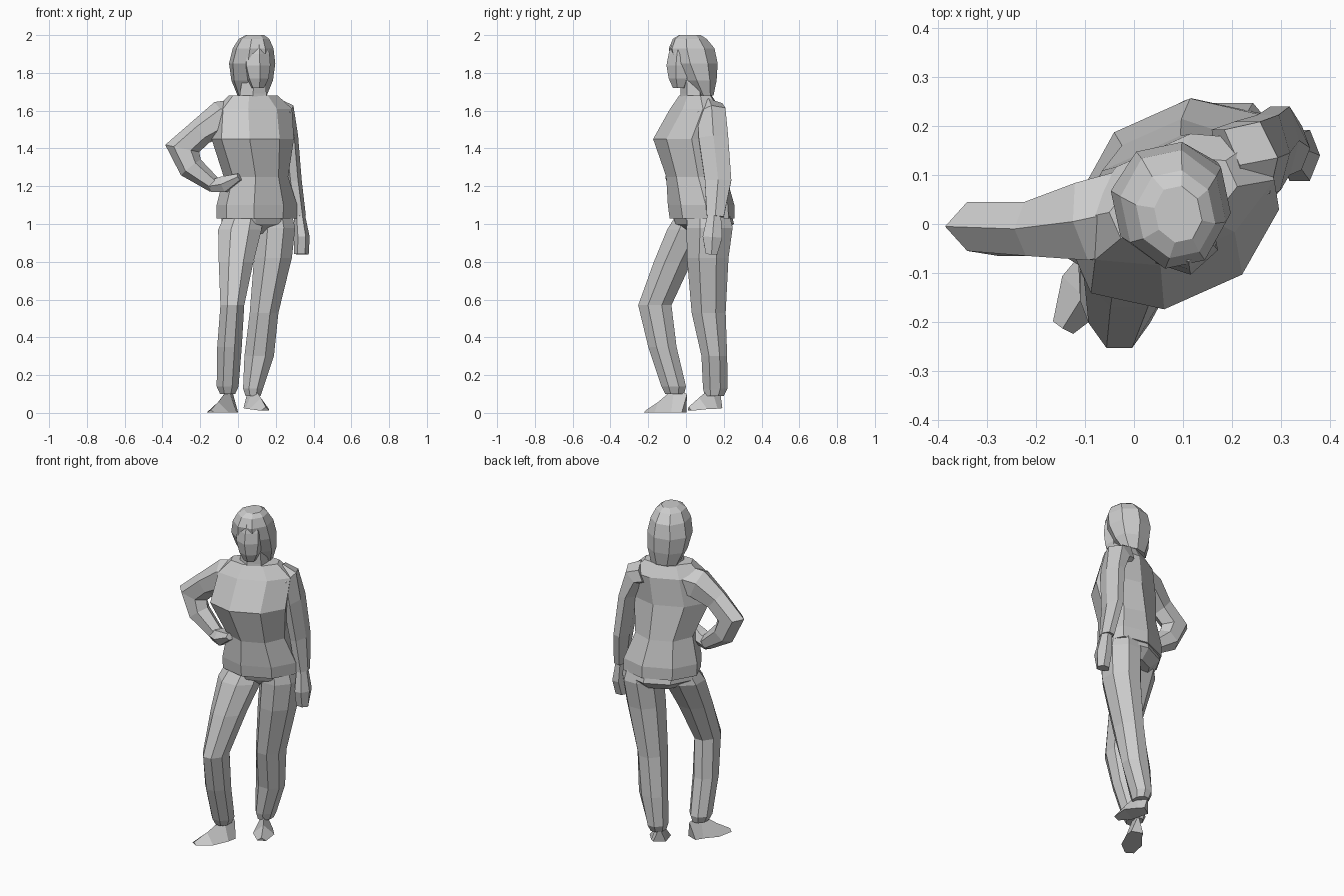
import bpy, bmesh
from math import cos, sin, pi, radians
from mathutils import Vector


def loft(name, sections, n=8, turn=0, ref=None):
    """Skin rings (x, y, z, r1, r2). Rings are level unless ref is given:
    then they stand square to the path, with r1 measured along ref."""
    bm = bmesh.new()
    pts = [Vector(s[:3]) for s in sections]
    a = radians(turn)
    rings = []
    for i, s in enumerate(sections):
        if ref is None:
            u, v = Vector((cos(a), sin(a), 0)), Vector((-sin(a), cos(a), 0))
        else:
            t = Vector((0, 0, 0))
            if i:
                t += (pts[i] - pts[i - 1]).normalized()
            if i < len(pts) - 1:
                t += (pts[i + 1] - pts[i]).normalized()
            t.normalize()
            u = (Vector(ref) - t * t.dot(Vector(ref))).normalized()
            v = t.cross(u)
        k = 1 / cos(pi / n)
        rings.append([bm.verts.new(pts[i] + k * (u * s[3] * cos((j + .5) * 2 * pi / n)
                                                 + v * s[4] * sin((j + .5) * 2 * pi / n)))
                      for j in range(n)])
    for r0, r1 in zip(rings, rings[1:]):
        for j in range(n):
            m = (j + 1) % n
            bm.faces.new((r0[j], r0[m], r1[m], r1[j]))
    bm.faces.new(rings[0])
    bm.faces.new(rings[-1])
    bmesh.ops.recalc_face_normals(bm, faces=bm.faces)
    me = bpy.data.meshes.new(name)
    bm.to_mesh(me)
    bm.free()
    ob = bpy.data.objects.new(name, me)
    bpy.context.collection.objects.link(ob)
    return ob


# Jacket and hips, turned towards +x
loft("jacket", [(.10, .085, 1.03, .205, .15), (.10, .08, 1.10, .205, .155),
                (.095, .055, 1.25, .16, .145), (.078, .003, 1.45, .21, .155),
                (.085, .05, 1.61, .20, .11), (.08, .05, 1.68, .13, .07)], turn=24)
loft("hips", [(.10, .105, .95, .12, .08), (.10, .10, 1.0, .18, .135),
              (.10, .08, 1.06, .18, .14)], turn=26)

# Trouser legs: bent one on -x, straight one on +x
loft("bent_leg", [(-.055, -.06, .10, .04, .05), (-.055, -.065, .14, .058, .065),
                  (-.045, -.125, .35, .065, .075), (-.03, -.165, .57, .063, .088),
                  (-.01, -.07, .80, .092, .10), (.01, .01, .97, .115, .11),
                  (.03, .04, 1.05, .10, .09)])
loft("straight_leg", [(.08, .15, .09, .04, .05), (.08, .155, .13, .053, .065),
                      (.112, .15, .30, .078, .068), (.138, .12, .53, .076, .09),
                      (.185, .115, .82, .10, .11), (.20, .125, .98, .103, .122),
                      (.195, .12, 1.05, .09, .11)])

# Shoes: ridged sections, flat underneath, from heel to toe
DOWN = (0, 0, -1)
loft("bent_leg_shoe", [(-.03, -.005, .035, .033, .02), (-.05, -.06, .045, .042, .026),
                       (-.10, -.14, .021, .019, .033), (-.145, -.212, .006, .004, .014)],
     3, ref=DOWN)
loft("straight_leg_shoe", [(.055, .175, .055, .03, .02), (.08, .14, .06, .038, .026),
                           (.115, .08, .04, .021, .034), (.145, .018, .018, .007, .014)],
     3, ref=DOWN)

# Arms with hands
UP, FWD = (0, 0, 1), (0, 1, 0)
loft("akimbo_arm", [(.03, .035, 1.58, .085, .075), (-.09, .005, 1.56, .08, .08),
                    (-.20, -.01, 1.485, .055, .062), (-.295, -.005, 1.40, .05, .08),
                    (-.25, -.01, 1.30, .055, .058), (-.125, -.02, 1.205, .038, .036)], 6, ref=FWD)
loft("hip_hand", [(-.14, -.02, 1.20, .032, .035), (-.07, -.05, 1.21, .042, .045),
                  (.01, -.085, 1.25, .018, .025)], 6, ref=UP)
loft("hanging_arm", [(.19, .12, 1.60, .075, .06), (.24, .135, 1.58, .075, .062),
                     (.275, .145, 1.46, .078, .038), (.298, .17, 1.23, .07, .034),
                     (.325, .155, 1.04, .045, .03)], 6, ref=FWD)
loft("hanging_hand", [(.325, .15, 1.05, .035, .025), (.338, .14, .93, .052, .036),
                      (.335, .135, .84, .03, .034)], 6, ref=FWD)

# Neck, hair and face
loft("neck", [(.08, .04, 1.60, .08, .065), (.08, .04, 1.69, .07, .06),
              (.085, .035, 1.78, .06, .055)], 6)
loft("hair", [(.075, .095, 1.68, .075, .045), (.075, .07, 1.76, .105, .085),
              (.075, .045, 1.85, .115, .115), (.08, .03, 1.93, .10, .115),
              (.085, .02, 1.98, .075, .085), (.09, .02, 2.0, .045, .055)], turn=12)
loft("face", [(.105, -.035, 1.72, .03, .03), (.105, -.035, 1.77, .052, .05),
              (.10, -.03, 1.84, .065, .065), (.10, -.03, 1.90, .062, .055),
              (.10, -.02, 1.95, .05, .05)], 6, turn=12)
